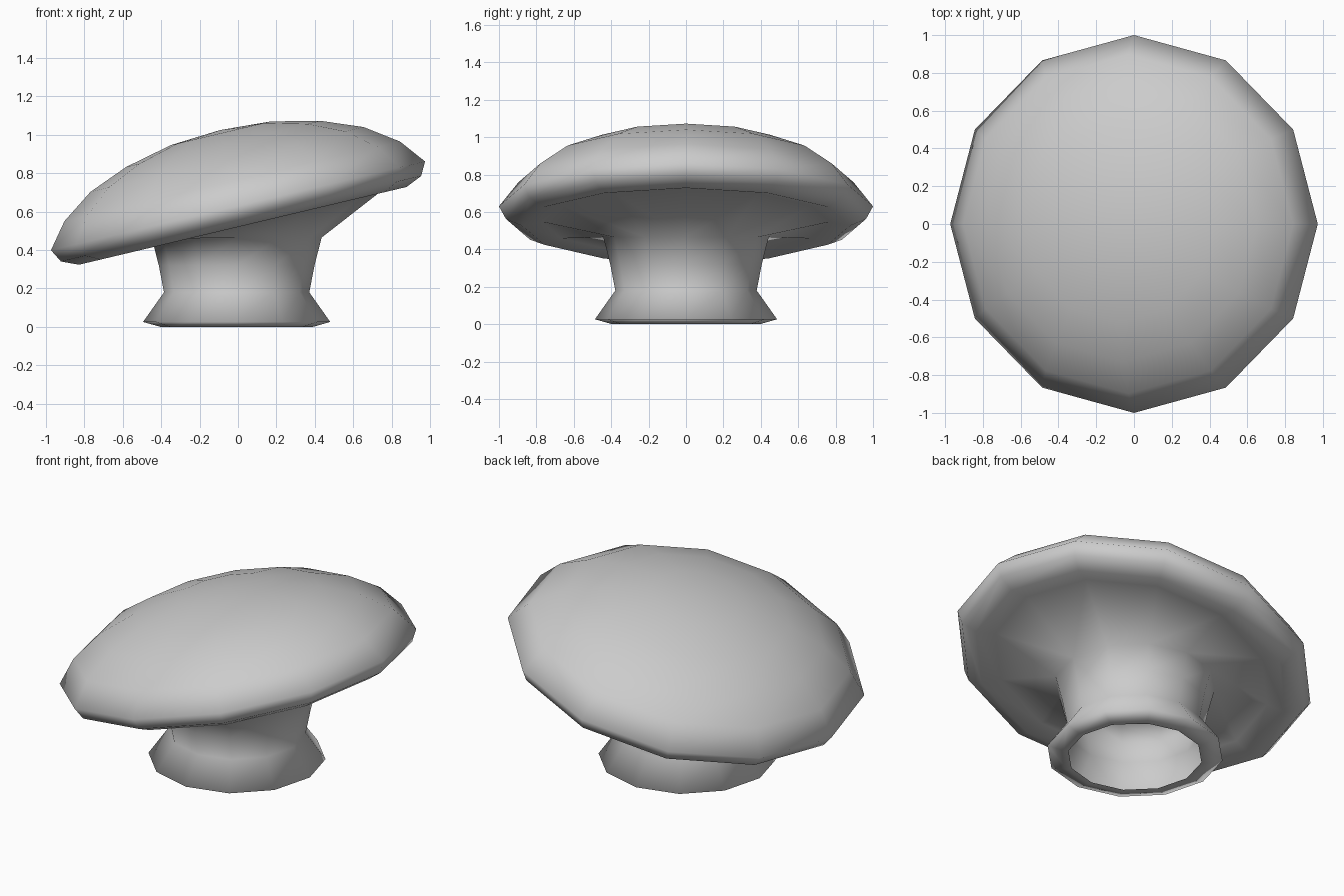
import bpy, bmesh, math
from mathutils import Matrix, Vector

if "Cube" in bpy.data.objects:
    bpy.data.objects.remove(bpy.data.objects["Cube"])

SIDES = 12
TILT = Matrix.Translation((0, 0, 0.63)) @ Matrix.Rotation(-math.radians(13.35), 4, 'Y')
UPRIGHT = Matrix.Translation((-0.007, 0, 0))

# profiles as (radius, height): upright hollow stem, then tilted cap
stem = [(0.37, 0.003), (0.395, 0.0), (0.487, 0.026), (0.378, 0.18), (0.405, 0.32), (0.442, 0.465)]
cap = [(0.77, -0.085), (0.876, -0.107), (0.963, -0.069), (1.0, 0.0), (0.897, 0.131),
       (0.73, 0.248), (0.52, 0.331), (0.267, 0.388)]

bm = bmesh.new()


def ring(r, z, mat):
    angles = [2 * math.pi * i / SIDES for i in range(SIDES)]
    return [bm.verts.new(mat @ Vector((r * math.cos(a), r * math.sin(a), z))) for a in angles]


rings = [ring(r, z, UPRIGHT) for r, z in stem] + [ring(r, z, TILT) for r, z in cap]

# skin the rings; the flare between stem and cap is split symmetrically
for n, (lo, hi) in enumerate(zip(rings, rings[1:])):
    for i in range(SIDES):
        j = (i + 1) % SIDES
        if n != len(stem) - 1:
            bm.faces.new((lo[i], lo[j], hi[j], hi[i]))
        elif i < SIDES // 2:
            bm.faces.new((lo[i], lo[j], hi[j]))
            bm.faces.new((lo[i], hi[j], hi[i]))
        else:
            bm.faces.new((lo[i], lo[j], hi[i]))
            bm.faces.new((lo[j], hi[j], hi[i]))

# crown of the cap
apex = bm.verts.new(TILT @ Vector((0, 0, 0.405)))
for i in range(SIDES):
    bm.faces.new((rings[-1][i], rings[-1][(i + 1) % SIDES], apex))

for f in bm.faces:
    f.smooth = True
mesh = bpy.data.meshes.new("mushroom")
bm.to_mesh(mesh)
bm.free()
bpy.context.collection.objects.link(bpy.data.objects.new("mushroom", mesh))
